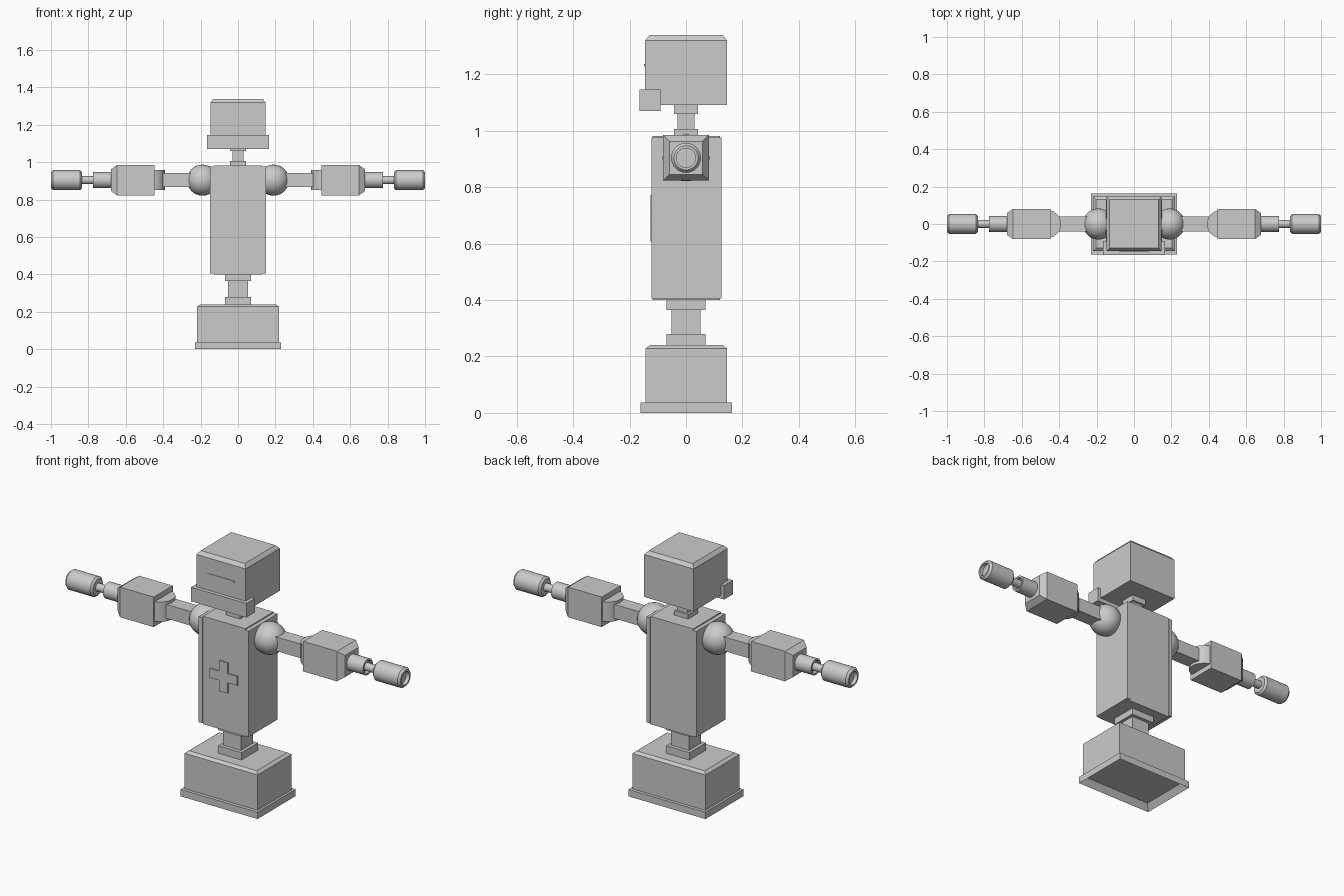
import bpy, bmesh, math
from mathutils import Matrix, Vector

if "Cube" in bpy.data.objects:
    bpy.data.objects.remove(bpy.data.objects["Cube"])

grey = bpy.data.materials.new("plain_grey")
grey.diffuse_color = (0.6, 0.6, 0.6, 1)
grey.use_nodes = True
grey.node_tree.nodes["Principled BSDF"].inputs["Base Color"].default_value = grey.diffuse_color


def finish(name, bm, smooth=False):
    bmesh.ops.recalc_face_normals(bm, faces=bm.faces)
    me = bpy.data.meshes.new(name)
    bm.to_mesh(me)
    bm.free()
    me.materials.append(grey)
    ob = bpy.data.objects.new(name, me)
    bpy.context.collection.objects.link(ob)
    if smooth:
        bpy.ops.object.select_all(action='DESELECT')
        ob.select_set(True)
        bpy.context.view_layer.objects.active = ob
        bpy.ops.object.shade_smooth_by_angle(angle=math.radians(35))
    return ob


def box(name, x, y, z, bevel_axis=None, inset=0.02, height=0.01, recess=None):
    """Box from ranges; optionally a sloped border on one end, or a hollow underside."""
    bm = bmesh.new()
    bmesh.ops.create_cube(bm, size=1)
    lo, hi = Vector((x[0], y[0], z[0])), Vector((x[1], y[1], z[1]))
    for v in bm.verts:
        v.co = Vector([lo[i] if v.co[i] < 0 else hi[i] for i in range(3)])
    bm.normal_update()
    if bevel_axis is not None:
        n = Vector(bevel_axis)
        f = [f for f in bm.faces if f.normal.dot(n) > 0.9]
        bmesh.ops.inset_region(bm, faces=f, thickness=inset)
        for v in f[0].verts:
            v.co += n * height
    if recess:
        f = [f for f in bm.faces if f.normal.z < -0.9]
        bmesh.ops.inset_region(bm, faces=f, thickness=recess[0])
        for v in f[0].verts:
            v.co.z += recess[1]
    return finish(name, bm)


def block(name, hx, hy, z0, z1):
    return box(name, (-hx, hx), (-hy, hy), (z0, z1))


def lathe(name, profile, origin, segs=32):
    """Revolve (x, radius) points around the x axis."""
    bm = bmesh.new()
    vs = [bm.verts.new((px, 0, r)) for px, r in profile]
    es = [bm.edges.new(p) for p in zip(vs, vs[1:])]
    bmesh.ops.spin(bm, geom=vs + es, cent=(0, 0, 0), axis=(1, 0, 0),
                   angle=math.tau, steps=segs)
    bmesh.ops.remove_doubles(bm, verts=bm.verts, dist=1e-5)
    bm.transform(Matrix.Translation(origin))
    return finish(name, bm, True)


# Base with hollow underside
box("base_plinth", (-0.23, 0.23), (-0.162, 0.163), (0, 0.037), recess=(0.035, 0.033))
box("base_body", (-0.218, 0.218), (-0.144, 0.146), (0.036, 0.228), (0, 0, 1), 0.022, 0.012)

# Waist
block("waist_lower_collar", 0.07, 0.07, 0.238, 0.28)
block("waist_post", 0.053, 0.051, 0.28, 0.365)
block("waist_upper_collar", 0.07, 0.07, 0.365, 0.402)

# Torso: core between two side plates
box("torso_core", (-0.127, 0.127), (-0.118, 0.121), (0.4, 0.982))
for s, side in ((-1, "left"), (1, "right")):
    box("torso_plate_" + side, sorted((s * 0.127, s * 0.149)), (-0.122, 0.125), (0.406, 0.976))
# Raised cross on the chest
bm = bmesh.new()
a, b = 0.025, 0.082
pts = [(a, a), (a, b), (-a, b), (-a, a), (-b, a), (-b, -a),
       (-a, -a), (-a, -b), (a, -b), (a, -a), (b, -a), (b, a)]
face = bm.faces.new([bm.verts.new((px, -0.117, 0.69 + pz)) for px, pz in pts])
ext = bmesh.ops.extrude_face_region(bm, geom=[face])
for v in ext["geom"]:
    if isinstance(v, bmesh.types.BMVert):
        v.co.y -= 0.008
finish("chest_cross", bm)

# Neck and head
block("neck_lower_collar", 0.042, 0.042, 0.98, 1.006)
block("neck_post", 0.03, 0.03, 1.006, 1.06)
block("neck_upper_collar", 0.042, 0.042, 1.06, 1.092)
box("head", (-0.147, 0.147), (-0.145, 0.146), (1.091, 1.32), (0, 0, 1), 0.022, 0.019)
box("jaw", (-0.165, 0.165), (-0.165, -0.09), (1.07, 1.146))
box("eye_slit", (-0.08, 0.08), (-0.148, -0.14), (1.227, 1.237))

# Arms, built on both sides
Z = 0.904
for s, side in ((-1, "left"), (1, "right")):
    def xr(p, q):
        return sorted((s * p, s * q))

    ball = [(0.083 * math.cos(t * math.pi / 16), 0.083 * math.sin(t * math.pi / 16))
            for t in range(17)]
    lathe("shoulder_" + side, ball, (s * 0.19, 0, Z))
    box("upper_arm_" + side, xr(0.22, 0.42), (-0.039, 0.039), (Z - 0.038, Z + 0.038))

    # Elbow drum, upright axis
    bm = bmesh.new()
    bmesh.ops.create_cone(bm, cap_ends=True, segments=24, radius1=0.075, radius2=0.075,
                          depth=0.106, matrix=Matrix.Translation((s * 0.465, 0, Z)))
    finish("elbow_" + side, bm, True)

    box("forearm_" + side, xr(0.446, 0.647), (-0.081, 0.081), (Z - 0.081, Z + 0.081),
        (s, 0, 0), 0.032, 0.032)
    lathe("wrist_" + side, [(s * px, r) for px, r in
          ((0.67, 0), (0.67, 0.043), (0.775, 0.043), (0.775, 0.033), (0.755, 0.033), (0.755, 0))],
          (0, 0, Z))
    lathe("wrist_rod_" + side, [(s * px, r) for px, r in
          ((0.75, 0), (0.75, 0.021), (0.85, 0.021), (0.85, 0))], (0, 0, Z))
    # Hand with a chamfered, recessed tip
    lathe("hand_" + side, [(s * px, r) for px, r in
          ((0.835, 0), (0.835, 0.043), (0.845, 0.053), (0.988, 0.053), (1.0, 0.043),
           (1.0, 0.034), (0.98, 0.034), (0.98, 0))], (0, 0, Z))
